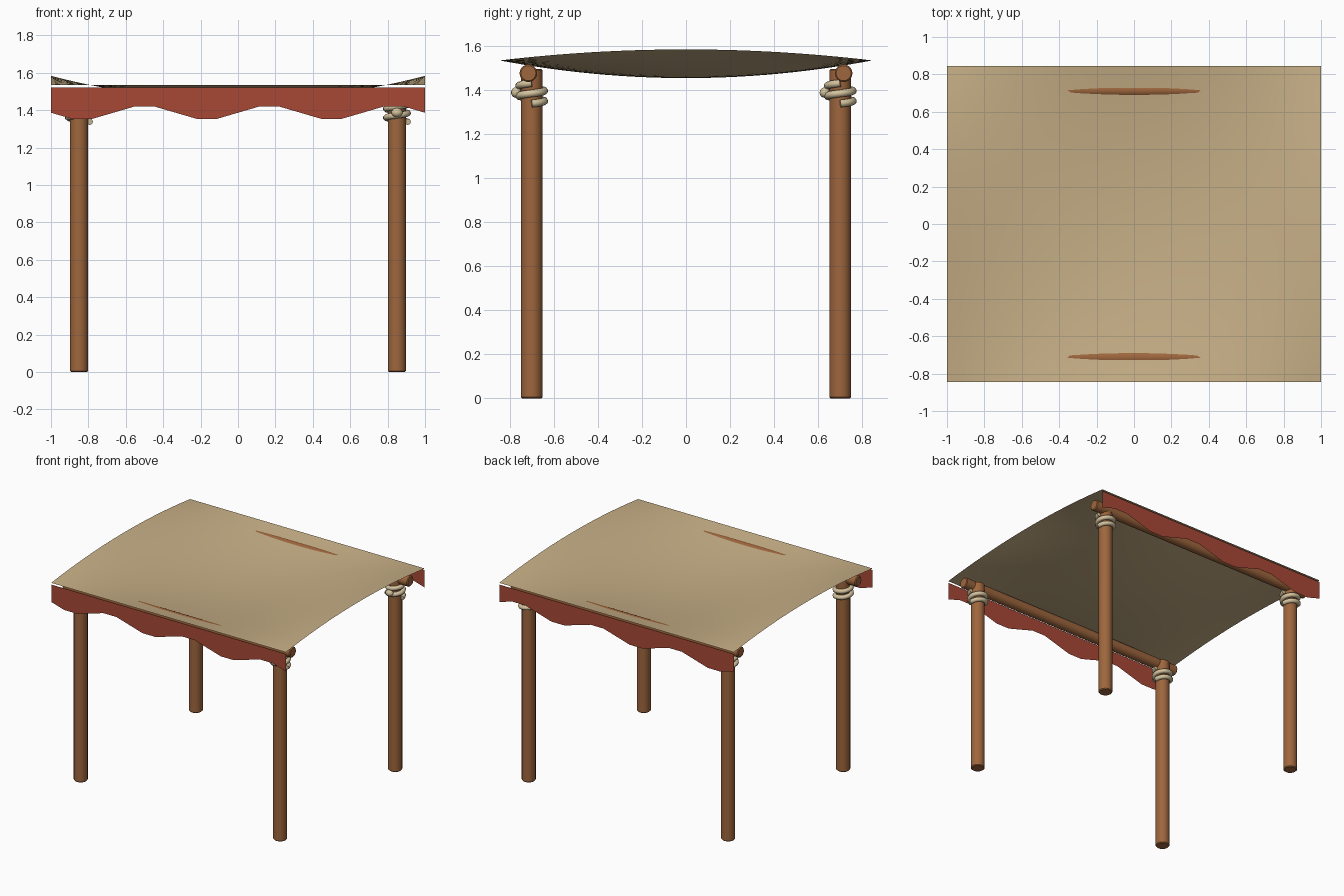
import bpy, bmesh, math
from mathutils import Matrix, Vector

cube = bpy.data.objects.get("Cube")
if cube:
    bpy.data.objects.remove(cube, do_unlink=True)


def material(name, rgb):
    m = bpy.data.materials.new(name)
    m.use_nodes = True
    m.diffuse_color = (*rgb, 1)
    m.node_tree.nodes["Principled BSDF"].inputs["Base Color"].default_value = (*rgb, 1)
    return m


CLOTH = material("sand canvas", (0.57, 0.43, 0.24))
RED = material("brick red cloth", (0.39, 0.064, 0.036))
WOOD = material("brown wood", (0.34, 0.133, 0.047))
ROPE = material("pale rope", (0.66, 0.54, 0.34))


def add_object(name, bm, mat, smooth=True):
    mesh = bpy.data.meshes.new(name)
    bm.to_mesh(mesh)
    bm.free()
    mesh.materials.append(mat)
    obj = bpy.data.objects.new(name, mesh)
    bpy.context.collection.objects.link(obj)
    if smooth:
        bpy.ops.object.select_all(action="DESELECT")
        obj.select_set(True)
        bpy.context.view_layer.objects.active = obj
        bpy.ops.object.shade_smooth_by_angle(angle=math.radians(35))
    return obj


def log(name, start, end, radius):
    """Round timber with softened ends."""
    start, end = Vector(start), Vector(end)
    axis = end - start
    turn = axis.to_track_quat("Z", "Y").to_matrix().to_4x4()
    bm = bmesh.new()
    bmesh.ops.create_cone(bm, cap_ends=True, segments=20, radius1=radius, radius2=radius,
                          depth=axis.length,
                          matrix=Matrix.Translation((start + end) / 2) @ turn)
    rims = [e for e in bm.edges if any(len(f.verts) > 4 for f in e.link_faces)]
    bmesh.ops.bevel(bm, geom=rims, offset=0.006, segments=1, affect="EDGES")
    return add_object(name, bm, WOOD)


def lashing(name, x, y):
    """Two turns of rope climbing around a post."""
    steps, turns = 48, 2
    curve = bpy.data.curves.new(name, "CURVE")
    curve.dimensions = "3D"
    curve.bevel_depth = 0.017
    curve.bevel_resolution = 2
    curve.use_fill_caps = True
    path = curve.splines.new("POLY")
    path.points.add(steps)
    for i, p in enumerate(path.points):
        t = i / steps
        a = t * turns * math.tau
        p.co = (x + 0.058 * math.cos(a), y + 0.058 * math.sin(a), 1.337 + 0.093 * t, 1)
    path.use_smooth = True
    curve.materials.append(ROPE)
    bpy.context.collection.objects.link(bpy.data.objects.new(name, curve))


def knot(name, x, y):
    bm = bmesh.new()
    place = Matrix.Translation((x, y - 0.07, 1.387)) @ Matrix.Diagonal((0.03, 0.024, 0.024, 1))
    bmesh.ops.create_uvsphere(bm, u_segments=12, v_segments=8, radius=1, matrix=place)
    add_object(name, bm, ROPE)


# Sagging canopy: straight front and back edges, side edges arched upward
bm = bmesh.new()
bmesh.ops.create_grid(bm, x_segments=28, y_segments=28, size=1)
for v in bm.verts:
    x, y = v.co.x, v.co.y
    v.co = (x, 0.845 * y, 1.533 + (1 - y * y) * (0.13 * x * x - 0.08))
add_object("canopy", bm, CLOTH)

for end, sy in (("front", -1), ("back", 1)):
    # Wavy hanging valance
    bm = bmesh.new()
    count = 18
    rows = []
    for i in range(count + 1):
        x = -1 + 2 * i / count
        low = 1.386 - 0.0375 * math.sin(3 * math.pi * (x + 1))
        rows.append([bm.verts.new((x, sy * 0.845, z)) for z in (low, 1.52)])
    for a, b in zip(rows, rows[1:]):
        quad = [a[0], b[0], b[1], a[1]]
        bm.faces.new(quad if sy < 0 else quad[::-1])
    add_object(end + "_valance", bm, RED, smooth=False)

    # Crossbar, posts and rope bindings
    log(end + "_crossbar", (-0.97, sy * 0.715, 1.475), (0.97, sy * 0.715, 1.475), 0.04)
    for side, sx in (("left", 1), ("right", -1)):
        x, y = sx * 0.85, sy * 0.7
        label = end + "_" + side
        log(label + "_post", (x, y, 0), (x, y, 1.495), 0.049)
        lashing(label + "_lashing", x, y)
        knot(label + "_knot", x, y)
